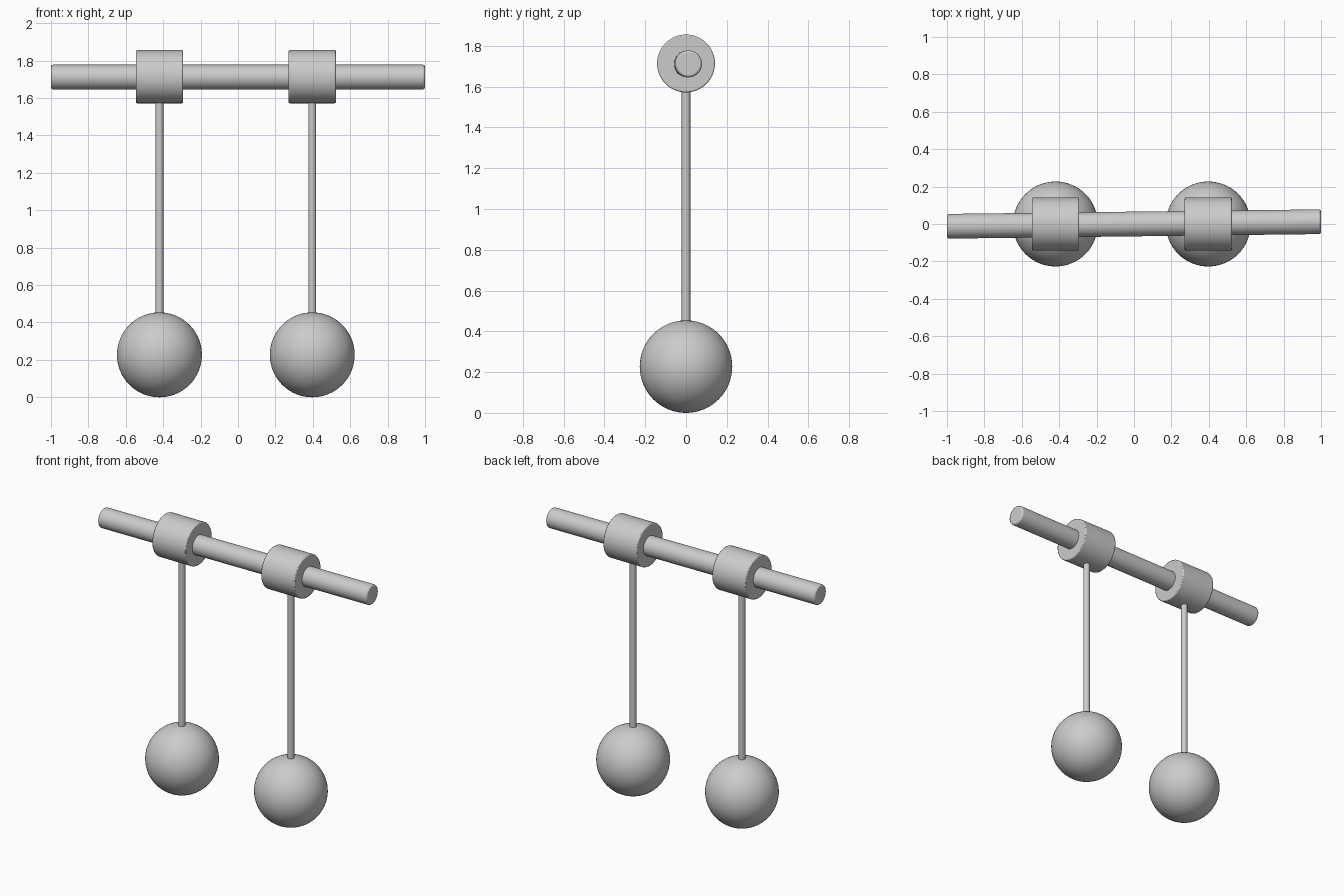
import bpy
import math

if "Cube" in bpy.data.objects:
    bpy.data.objects.remove(bpy.data.objects["Cube"])

BAR_Z = 1.712
BALL_R = 0.227


def cylinder(name, radius, length, loc, rot=(0, 0, 0), bevel=0.0, angle=40):
    bpy.ops.mesh.primitive_cylinder_add(vertices=64, radius=radius, depth=length,
                                        location=loc, rotation=rot)
    ob = bpy.context.object
    ob.name = name
    if bevel:
        mod = ob.modifiers.new("soft_edge", 'BEVEL')
        mod.width = bevel
        mod.segments = 2
        mod.limit_method = 'ANGLE'
        mod.angle_limit = math.radians(40)
    bpy.ops.object.shade_smooth_by_angle(angle=math.radians(angle))
    return ob


# Horizontal bar, very slightly turned about the vertical
cylinder("bar", 0.066, 2.0, (0, 0, BAR_Z),
         (0, math.pi / 2, math.radians(0.7)), bevel=0.01, angle=60)

# Two hanging weights: collar, thin rod and ball
for side, x in (("left", -0.42), ("right", 0.397)):
    cylinder(side + "_collar", 0.142, 0.252, (x, 0, BAR_Z + 0.002),
             (0, math.pi / 2, 0), bevel=0.006)
    bottom, top = 2 * BALL_R - 0.05, BAR_Z - 0.1
    cylinder(side + "_rod", 0.021, top - bottom, (x, 0, (top + bottom) / 2))
    bpy.ops.mesh.primitive_uv_sphere_add(segments=64, ring_count=32, radius=BALL_R,
                                         location=(x, 0, BALL_R))
    ball = bpy.context.object
    ball.name = side + "_ball"
    bpy.ops.object.shade_smooth()
